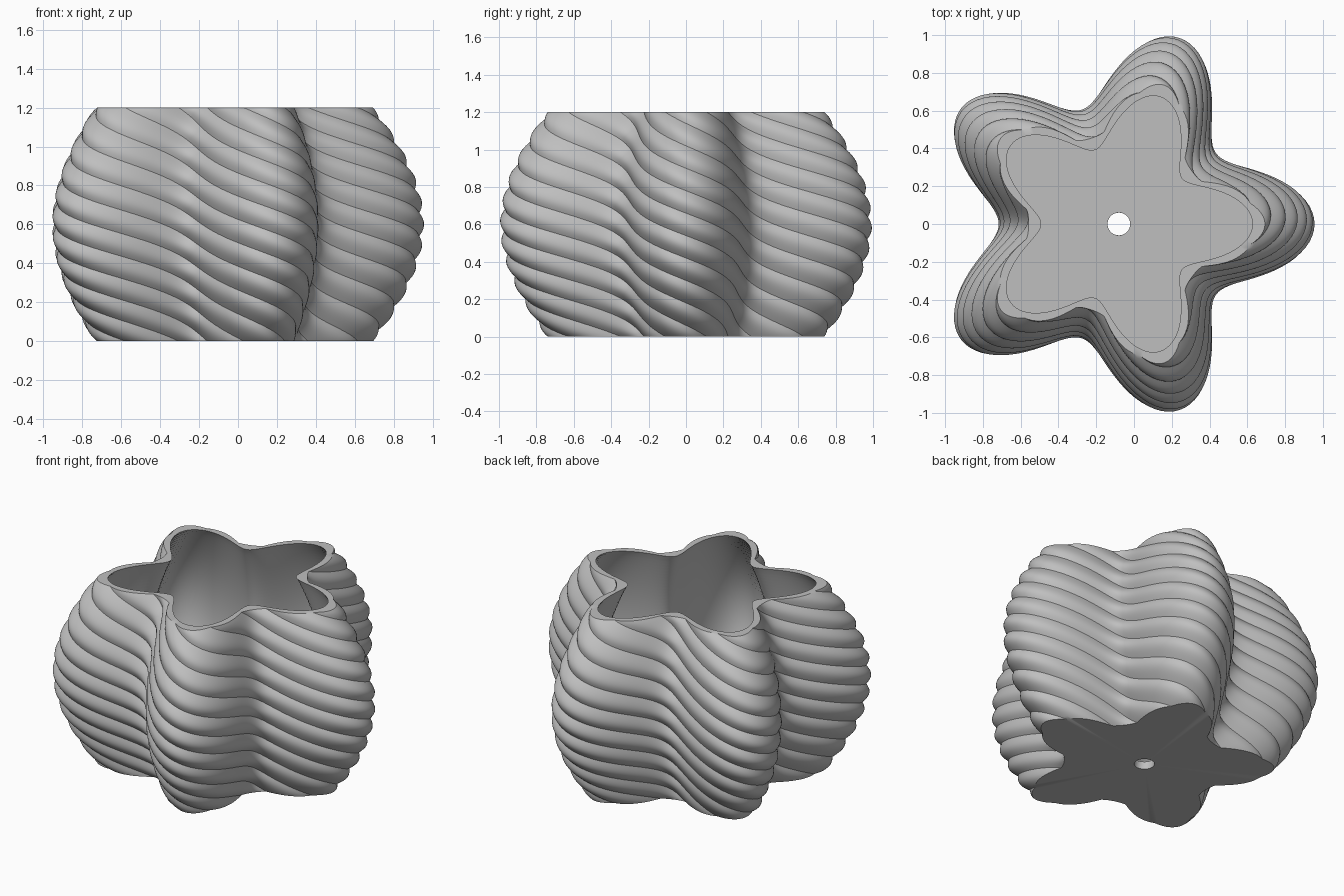
import bpy, bmesh
from math import sin, cos, pi, radians

cube = bpy.data.objects.get("Cube")
if cube:
    bpy.data.objects.remove(cube, do_unlink=True)

HEIGHT = 1.2
CENTRE_X = -0.08
RIDGES = 20
COLUMNS = RIDGES * 12
ROWS = 100
RIDGE_DEPTH = 0.026
WALL = 0.04
FLOOR = 0.05
HOLE = 0.06


def swell(z):
    """Belly profile: narrow at foot and rim, full in the middle."""
    s = max(0.0, sin(pi * z / HEIGHT))
    return 0.74 + 0.26 * s ** 0.9


def star(angle, z):
    """Five rounded lobes."""
    return swell(z) * (0.81 + 0.2 * cos(5 * angle))


def ridged(angle, z):
    """Lobed body with rounded spiral ridges and sharp creases."""
    phase = RIDGES / 2 * (angle + pi * z / HEIGHT)
    return star(angle, z) + RIDGE_DEPTH * abs(cos(phase))


def inner(angle, z):
    return star(angle, z) - WALL


def hole(angle, z):
    return HOLE


bm = bmesh.new()


def ring(radius, z):
    """One loop of vertices; columns turn with height to follow the ridges."""
    verts = []
    for i in range(COLUMNS):
        a = 2 * pi * i / COLUMNS + pi / RIDGES - pi * z / HEIGHT
        r = radius(a, z)
        verts.append(bm.verts.new((CENTRE_X + r * cos(a), r * sin(a), z)))
    return verts


# Closed section: drain hole, underside, outer wall, rim, inner wall, floor
rings = [ring(hole, 0)]
rings += [ring(ridged, HEIGHT * k / ROWS) for k in range(ROWS + 1)]
steps = ROWS // 2
rings += [ring(inner, HEIGHT - (HEIGHT - FLOOR) * k / steps) for k in range(steps + 1)]
rings.append(ring(hole, FLOOR))

for low, high in zip(rings, rings[1:] + rings[:1]):
    for i in range(COLUMNS):
        j = (i + 1) % COLUMNS
        bm.faces.new((low[i], low[j], high[j], high[i]))

bmesh.ops.recalc_face_normals(bm, faces=bm.faces)
mesh = bpy.data.meshes.new("planter_pot")
bm.to_mesh(mesh)
bm.free()

# Plain grey material
grey = bpy.data.materials.new("plain_grey")
colour = (0.52, 0.52, 0.52, 1)
grey.use_nodes = True
grey.diffuse_color = colour
grey.node_tree.nodes["Principled BSDF"].inputs["Base Color"].default_value = colour
mesh.materials.append(grey)

pot = bpy.data.objects.new("planter_pot", mesh)
bpy.context.collection.objects.link(pot)
bpy.context.view_layer.objects.active = pot
pot.select_set(True)
bpy.ops.object.shade_smooth_by_angle(angle=radians(35))
